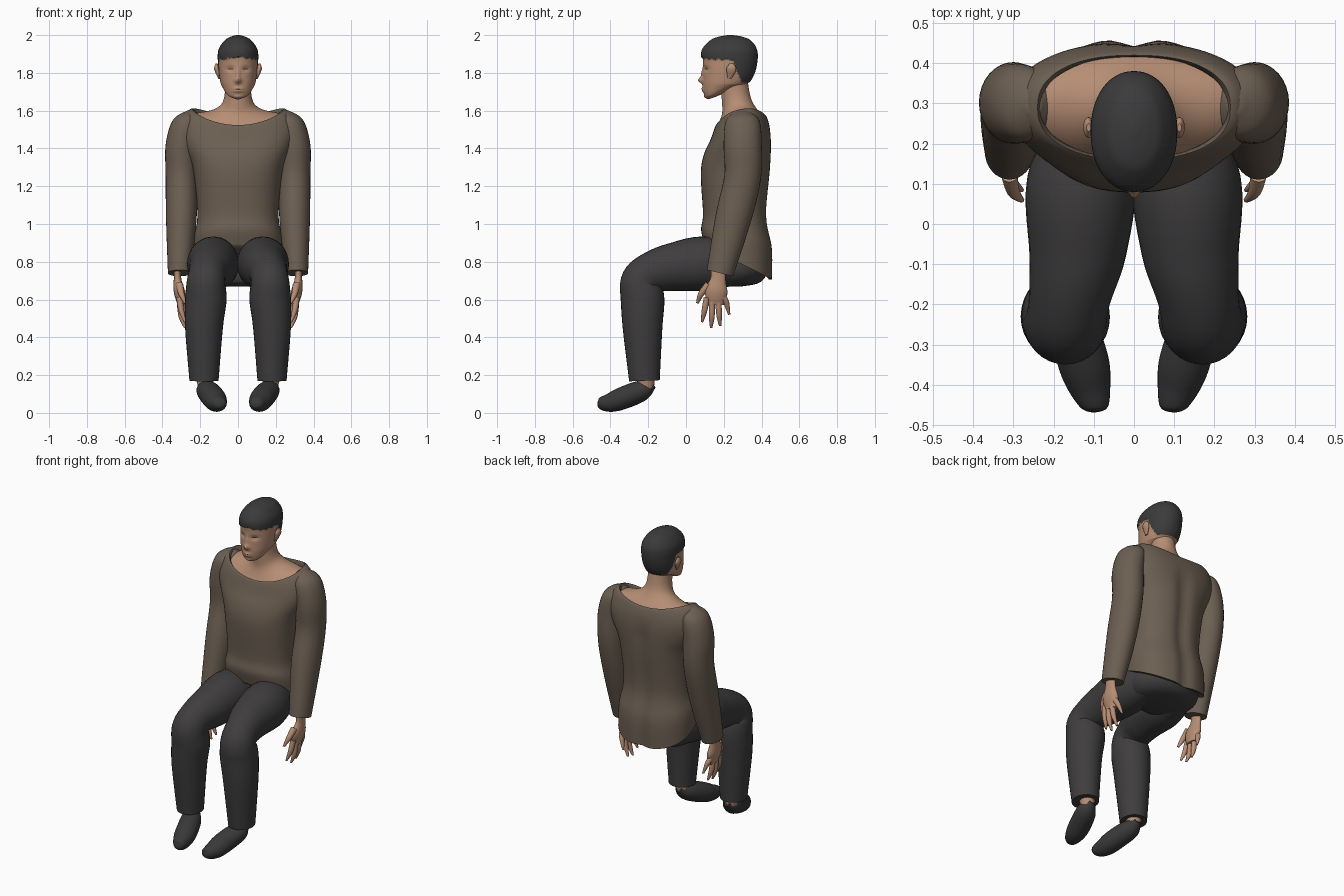
import bpy
import bmesh
from math import sin, cos, pi, radians, exp, copysign, hypot

old = bpy.data.objects.get("Cube")
if old:
    bpy.data.objects.remove(old)


def material(name, red, green, blue):
    colour = (red, green, blue, 1)
    mat = bpy.data.materials.new(name)
    mat.use_nodes = True
    mat.diffuse_color = colour
    mat.node_tree.nodes["Principled BSDF"].inputs["Base Color"].default_value = colour
    return mat


skin = material("tan skin", .47, .27, .175)
hair = material("black hair", .045, .043, .045)
knit = material("brown knit", .15, .115, .085)
cloth = material("charcoal cloth", .05, .047, .047)
leather = material("dark leather", .042, .04, .041)


def clamp(value):
    return max(0, min(1, value))


def smooth_path(rings, steps):
    """Catmull-Rom spline through every value of the rings."""
    padded = [rings[0], *rings, rings[-1]]
    path = []
    for before, start, end, after in zip(padded, padded[1:], padded[2:], padded[3:]):
        for step in range(steps):
            t = step / steps
            path.append([q + t * (r - p) / 2 + t * t * (p - 2.5 * q + 2 * r - s / 2)
                         + t ** 3 * (1.5 * (q - r) + (s - p) / 2)
                         for p, q, r, s in zip(before, start, end, after)])
    return path + [rings[-1]]


def unit_loop(sides, power):
    """A circle, squared off a little when power is below one."""
    loop = []
    for side in range(sides):
        angle = 2 * pi * side / sides
        c, s = cos(angle), sin(angle)
        loop.append((copysign(abs(c) ** power, c), copysign(abs(s) ** power, s)))
    return loop


def build(name, loops, materials, paint=None, mirror=False):
    """Join neighbouring loops with quads, cap both ends and shade smooth."""
    bm = bmesh.new()
    rows = [[bm.verts.new(co) for co in loop] for loop in loops]
    for row, following in zip(rows, rows[1:]):
        for i in range(len(row)):
            bm.faces.new((row[i - 1], row[i], following[i], following[i - 1]))
    bm.faces.new(rows[0])
    bm.faces.new(rows[-1])
    bmesh.ops.recalc_face_normals(bm, faces=bm.faces)
    if paint:
        for face in bm.faces:
            face.material_index = paint(*face.calc_center_median())
    mesh = bpy.data.meshes.new(name)
    bm.to_mesh(mesh)
    bm.free()
    for mat in materials:
        mesh.materials.append(mat)
    ob = bpy.data.objects.new(name, mesh)
    bpy.context.collection.objects.link(ob)
    bpy.ops.object.select_all(action="DESELECT")
    ob.select_set(True)
    bpy.context.view_layer.objects.active = ob
    bpy.ops.object.shade_smooth_by_angle(angle=radians(50))
    if mirror:
        ob.modifiers.new("mirror", "MIRROR")


def trunk(name, rings, materials, shape, sides=64, steps=6, power=1, paint=None):
    """Central part from levels of (height, front, back, half width)."""
    loops = []
    for z, front, back, half in smooth_path(rings, steps):
        middle, depth = (front + back) / 2, (back - front) / 2
        loops.append([shape(half * u, middle + depth * v, z)
                      for u, v in unit_loop(sides, power)])
    build(name, loops, materials, paint)


def limb(name, rings, mat, depth=1, sides=32, steps=6):
    """Mirrored tube through (x, y, z, radius), square to its own path."""
    path = smooth_path(rings, steps)
    loops = []
    for i, (x, y, z, r) in enumerate(path):
        start, end = path[max(i - 1, 0)], path[min(i + 1, len(path) - 1)]
        dy, dz = end[1] - start[1], end[2] - start[2]
        length = hypot(dy, dz)
        loops.append([(x + r * u, y - r * depth * v * dz / length, z + r * depth * v * dy / length)
                      for u, v in unit_loop(sides, 1)])
    build(name, loops, [mat], mirror=True)


# Head: sculpted face, with the hair chosen by a ragged hairline
def bump(across, up, width, height):
    return exp(-(across / width) ** 2 - (up / height) ** 2)


def in_hair(x, y, z):
    if y < .25:
        return z > 1.885 - .15 * abs(x) + .004 * sin(90 * x + 140 * y)
    return z > max(1.75, 1.86 - 2.5 * (y - .25))


def sculpt(x, y, z):
    side = abs(x) - .042
    z += 4 * max(0, 1.74 - z) * max(0, y - .12)
    if in_hair(x, y, z):
        x, y = x * 1.04, y + (y - .23) * .05
    elif y < .2:
        nose = .022 * bump(x, z - 1.76, .017, .016) + .01 * bump(x, z - 1.79, .012, .03)
        mouth = .012 * bump(x, z - 1.71, .026, .014) - .006 * bump(x, z - 1.71, .025, .003)
        chin = .008 * bump(x, z - 1.67, .025, .012)
        socket = .01 * bump(side, z - 1.82, .022, .014)
        y += socket - nose - mouth - chin
    return x, y, z


def face_paint(x, y, z):
    eye = y < .18 and hypot((abs(x) - .042) / .015, (z - 1.82) / .003) < 1
    return int(eye or in_hair(x, y, z))


trunk("head", [(1.66, .12, .17, .02), (1.68, .1, .22, .06), (1.73, .09, .31, .087),
               (1.78, .09, .35, .098), (1.85, .09, .37, .103), (1.92, .09, .37, .1),
               (1.97, .13, .34, .07), (1.99, .17, .3, .04), (2, .22, .25, .01)],
      [skin, hair], sculpt, sides=128, steps=14, power=.94, paint=face_paint)
limb("ears", [(.1, .23, 1.77, .005), (.113, .24, 1.82, .013), (.113, .24, 1.85, .005)],
     skin, depth=2)


# Neck and sweater share a collar raised at the shoulders and back
def collar(x, y, z):
    return x, y, z + clamp((z - 1.4) / .15) * (x * x + .2 * (y - .29))


def sweater_shape(x, y, z):
    spine = .02 * exp(-(x / .04) ** 2) * clamp((y - .3) * 12) * clamp((1.5 - z) * 9)
    hem_drop = clamp((1.05 - z) * 4) * (y - .27) / 2
    return collar(x, y - spine, z - hem_drop)


trunk("neck", [(1.8, .18, .32, .07), (1.67, .19, .34, .073), (1.6, .19, .37, .115),
               (1.53, .16, .42, .238)], [skin], collar)
trunk("sweater_body", [(.8, .1, .46, .235), (.92, .08, .46, .235), (1.05, .09, .43, .215),
                       (1.3, .08, .45, .24), (1.46, .13, .45, .305), (1.55, .16, .42, .24),
                       (1.46, .17, .41, .22)], [knit], sweater_shape, power=.86)
limb("sleeves", [(.25, .3, 1.6, .02), (.27, .3, 1.55, .075), (.297, .3, 1.42, .086),
                 (.3, .3, 1.25, .083), (.3, .25, 1.03, .081), (.31, .18, .74, .061)],
     knit, depth=1.17)

# Trousers
trunk("trouser_seat", [(.67, .16, .3, .1), (.69, .1, .39, .18), (.75, .09, .43, .22),
                       (.84, .1, .4, .2)], [cloth], lambda x, y, z: (x, y, z))
limb("trouser_legs", [(.11, .35, .76, .07), (.13, .12, .79, .135), (.14, -.08, .77, .12),
                      (.16, -.19, .74, .102), (.17, -.24, .69, .102), (.17, -.23, .6, .11),
                      (.18, -.23, .45, .1), (.18, -.22, .17, .077)], cloth, depth=1.05)

# Ankles and toe-down shoes
limb("ankles", [(.18, -.21, .22, .05), (.17, -.21, .13, .04)], skin)
limb("shoes", [(.1, -.468, .05, .01), (.1, -.455, .05, .035), (.115, -.4, .055, .056),
               (.13, -.33, .08, .066), (.16, -.23, .12, .06), (.17, -.17, .15, .02)],
     leather, depth=.9)

# Hands: palm with fanned fingers and a forward thumb
limb("palms", [(.32, .17, .78, .02), (.32, .17, .71, .02), (.31, .16, .64, .03),
               (.3, .16, .57, .02)], skin, depth=2)
limb("thumbs", [(.31, .12, .68, .02), (.3, .08, .63, .016), (.28, .06, .58, .007)], skin)
for i, tip in enumerate((.48, .45, .46, .52)):
    root_y, tip_y = .11 + .03 * i, .085 + .048 * i
    limb(f"fingers_{i + 1}", [(.31, root_y, .61, .016), (.3, (root_y + tip_y) / 2, tip + .06, .015),
                              (.28, tip_y, tip, .006)], skin, sides=16)
